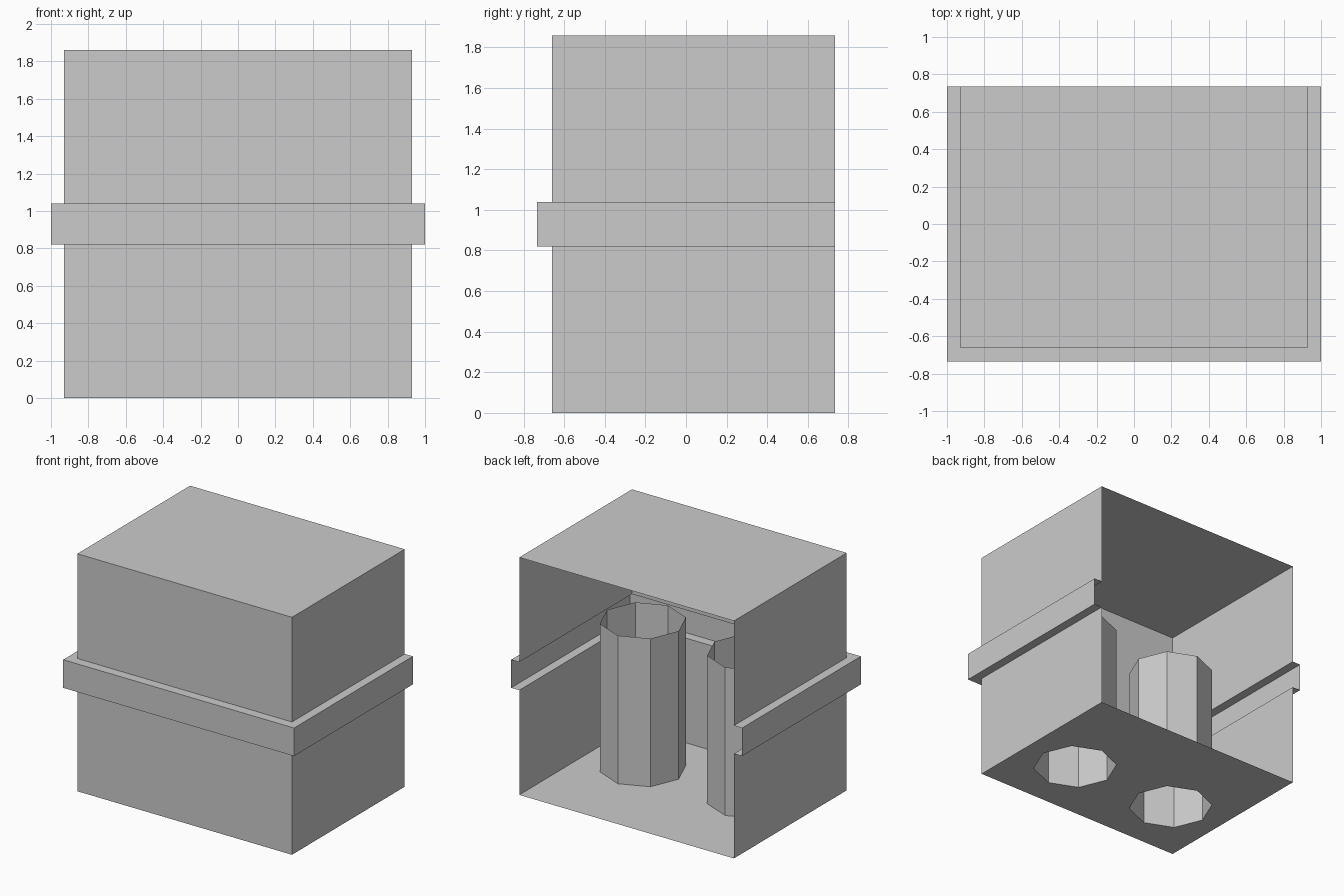
import bpy, bmesh, math

if "Cube" in bpy.data.objects:
    bpy.data.objects.remove(bpy.data.objects["Cube"])

BACK = 0.735
BODY_X, BODY_Y = 0.93, -0.66
BAND_X, BAND_Y = 1.0, -0.735
TOP = 1.86
TUBE_X, TUBE_Y, TUBE_R, TUBE_H = 0.465, -0.13, 0.31, 1.16


def finish(bm, name):
    mesh = bpy.data.meshes.new(name)
    bm.to_mesh(mesh)
    bm.free()
    obj = bpy.data.objects.new(name, mesh)
    bpy.context.collection.objects.link(obj)
    return obj


def bridge(bm, low, high, closed=False):
    n = len(low)
    for i in range(n if closed else n - 1):
        j = (i + 1) % n
        bm.faces.new((low[i], low[j], high[j], high[i]))


def outline(bm, x, y, z):
    pts = ((-x, BACK), (-x, y), (x, y), (x, BACK))
    return [bm.verts.new((px, py, z)) for px, py in pts]


def octagon(bm, cx, z):
    return [bm.verts.new((cx + TUBE_R * math.cos(i * math.pi / 4),
                          TUBE_Y + TUBE_R * math.sin(i * math.pi / 4), z))
            for i in range(8)]


# Thin three-sided shell with a stepped-out band, open at the back
bm = bmesh.new()
levels = [(BODY_X, BODY_Y, 0), (BODY_X, BODY_Y, 0.82), (BAND_X, BAND_Y, 0.82),
          (BAND_X, BAND_Y, 1.04), (BODY_X, BODY_Y, 1.04), (BODY_X, BODY_Y, TOP)]
rings = [outline(bm, *lv) for lv in levels]
for low, high in zip(rings, rings[1:]):
    bridge(bm, low, high)
bm.faces.new(rings[-1])
finish(bm, "banded_shell")

# Floor sheet with two octagonal holes
bm = bmesh.new()
loops = [outline(bm, BODY_X, BODY_Y, 0)]
loops += [octagon(bm, side * TUBE_X, 0) for side in (-1, 1)]
edges = [bm.edges.new((lp[i - 1], lp[i])) for lp in loops for i in range(len(lp))]
bmesh.ops.triangle_fill(bm, edges=edges, use_beauty=True, normal=(0, 0, -1))
plugs = [f for f in bm.faces
         if any(all(v in hole for v in f.verts) for hole in loops[1:])]
bmesh.ops.delete(bm, geom=plugs, context='FACES_ONLY')
bmesh.ops.dissolve_limit(bm, angle_limit=0.01, verts=bm.verts[:], edges=bm.edges[:])
for f in bm.faces:
    f.normal_update()
    if f.normal.z > 0:
        f.normal_flip()
finish(bm, "floor")

# Open octagonal tubes rising from the holes
for side, label in ((-1, "left"), (1, "right")):
    bm = bmesh.new()
    bridge(bm, octagon(bm, side * TUBE_X, 0), octagon(bm, side * TUBE_X, TUBE_H), True)
    finish(bm, label + "_tube")
